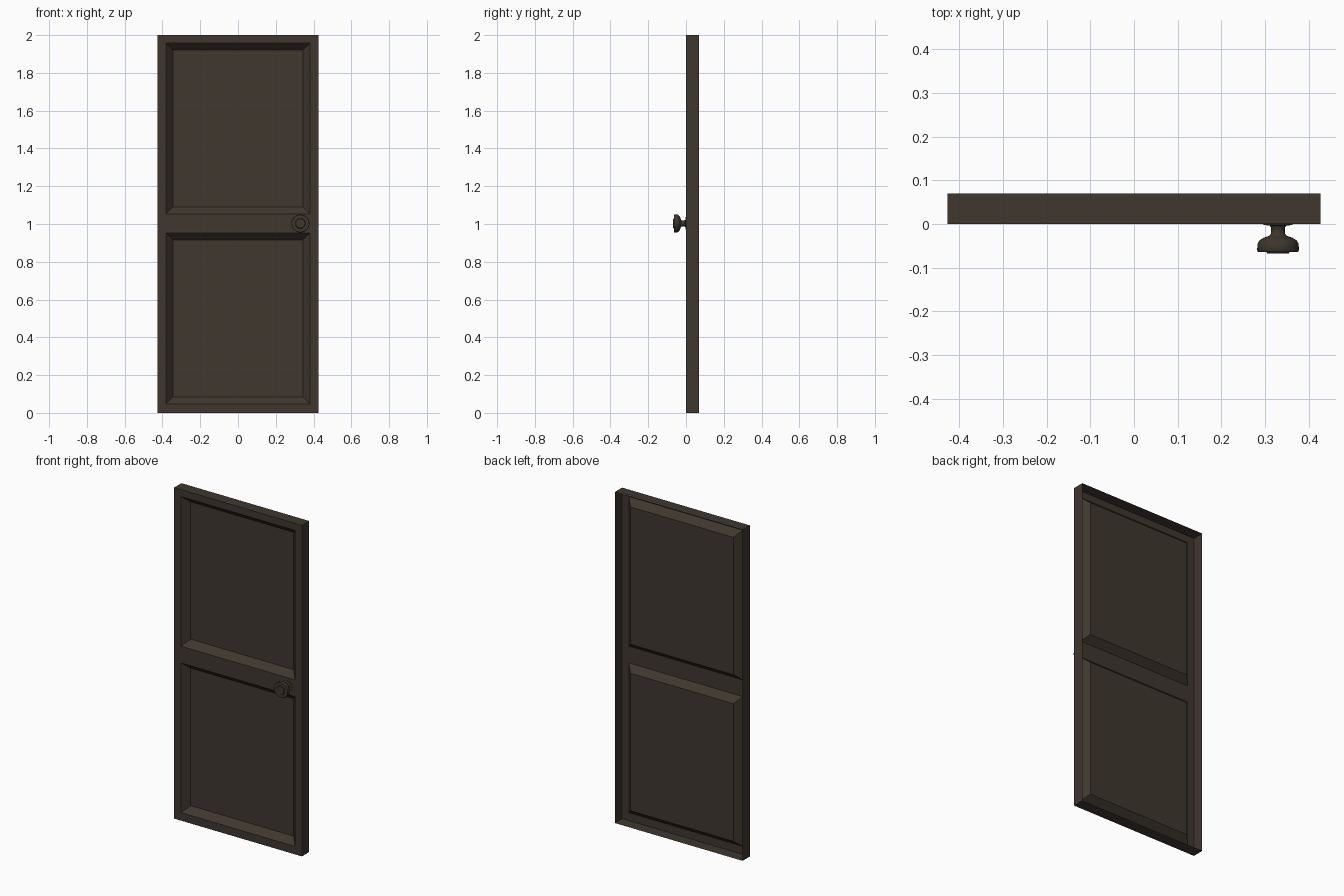
import bpy, bmesh, math
from mathutils import Matrix, Vector

cube = bpy.data.objects.get("Cube")
if cube:
    bpy.data.objects.remove(cube, do_unlink=True)


def material(name, rgb):
    mat = bpy.data.materials.new(name)
    mat.use_nodes = True
    color = (*rgb, 1.0)
    mat.diffuse_color = color
    bsdf = mat.node_tree.nodes["Principled BSDF"]
    bsdf.inputs["Base Color"].default_value = color
    bsdf.inputs["Roughness"].default_value = 0.8
    return mat


def finish(bm, name, mat):
    mesh = bpy.data.meshes.new(name)
    bm.to_mesh(mesh)
    bm.free()
    mesh.materials.append(mat)
    obj = bpy.data.objects.new(name, mesh)
    bpy.context.collection.objects.link(obj)
    return obj


wood = material("dark_brown_wood", (0.050, 0.038, 0.028))
bronze = material("dark_bronze", (0.046, 0.037, 0.026))

# Door sheet: stiles and rails laid out as a grid on the front plane
DEPTH = 0.07
RECESS = 0.04
xs = [-0.427, -0.381, 0.381, 0.427]
zs = [0.0, 0.048, 0.953, 1.054, 1.958, 2.0]
bm = bmesh.new()
grid = [[bm.verts.new((x, 0, z)) for x in xs] for z in zs]
panels = []
for row in range(len(zs) - 1):
    for col in range(len(xs) - 1):
        face = bm.faces.new((grid[row][col], grid[row][col + 1],
                             grid[row + 1][col + 1], grid[row + 1][col]))
        if col == 1 and row in (1, 3):
            panels.append(face)
bm.normal_update()

# Edge walls folded back from the outline, leaving the back open
outline = [e for e in bm.edges if e.is_boundary]
walls = bmesh.ops.extrude_edge_only(bm, edges=outline)["geom"]
bmesh.ops.translate(bm, vec=(0, DEPTH, 0),
                    verts=[g for g in walls if isinstance(g, bmesh.types.BMVert)])
bmesh.ops.recalc_face_normals(bm, faces=bm.faces)
if panels[0].normal.y > 0:
    bmesh.ops.reverse_faces(bm, faces=bm.faces)
bm.normal_update()

# Two recessed panels with sloped, mitred borders
bmesh.ops.inset_individual(bm, faces=panels, thickness=0.037,
                           depth=-RECESS, use_even_offset=True)
finish(bm, "door_shell", wood)

# Door knob: rosette, neck and flared grip turned around the y axis
profile = [(0.033, 0), (0.033, 0.002), (0.019, 0.004), (0.016, 0.008),
           (0.016, 0.022), (0.020, 0.027), (0.032, 0.031), (0.042, 0.037),
           (0.047, 0.045), (0.048, 0.060), (0.046, 0.064), (0.027, 0.064),
           (0.024, 0.068), (0, 0.068)]
bm = bmesh.new()
points = [bm.verts.new((r, -d, 0)) for r, d in profile]
edges = [bm.edges.new(pair) for pair in zip(points, points[1:])]
bmesh.ops.spin(bm, geom=points + edges, cent=(0, 0, 0), axis=(0, 1, 0),
               angle=math.tau, steps=32, use_duplicate=False)
bmesh.ops.remove_doubles(bm, verts=bm.verts, dist=0.0001)
bmesh.ops.recalc_face_normals(bm, faces=bm.faces)
cap = min(bm.faces, key=lambda f: f.calc_center_median().y)
if cap.normal.y > 0:
    bmesh.ops.reverse_faces(bm, faces=bm.faces)
bmesh.ops.transform(bm, matrix=Matrix.Translation(Vector((0.33, 0, 1.003))),
                    verts=bm.verts)
knob = finish(bm, "door_knob", bronze)
bpy.ops.object.select_all(action="DESELECT")
knob.select_set(True)
bpy.context.view_layer.objects.active = knob
bpy.ops.object.shade_smooth_by_angle(angle=math.radians(40))
